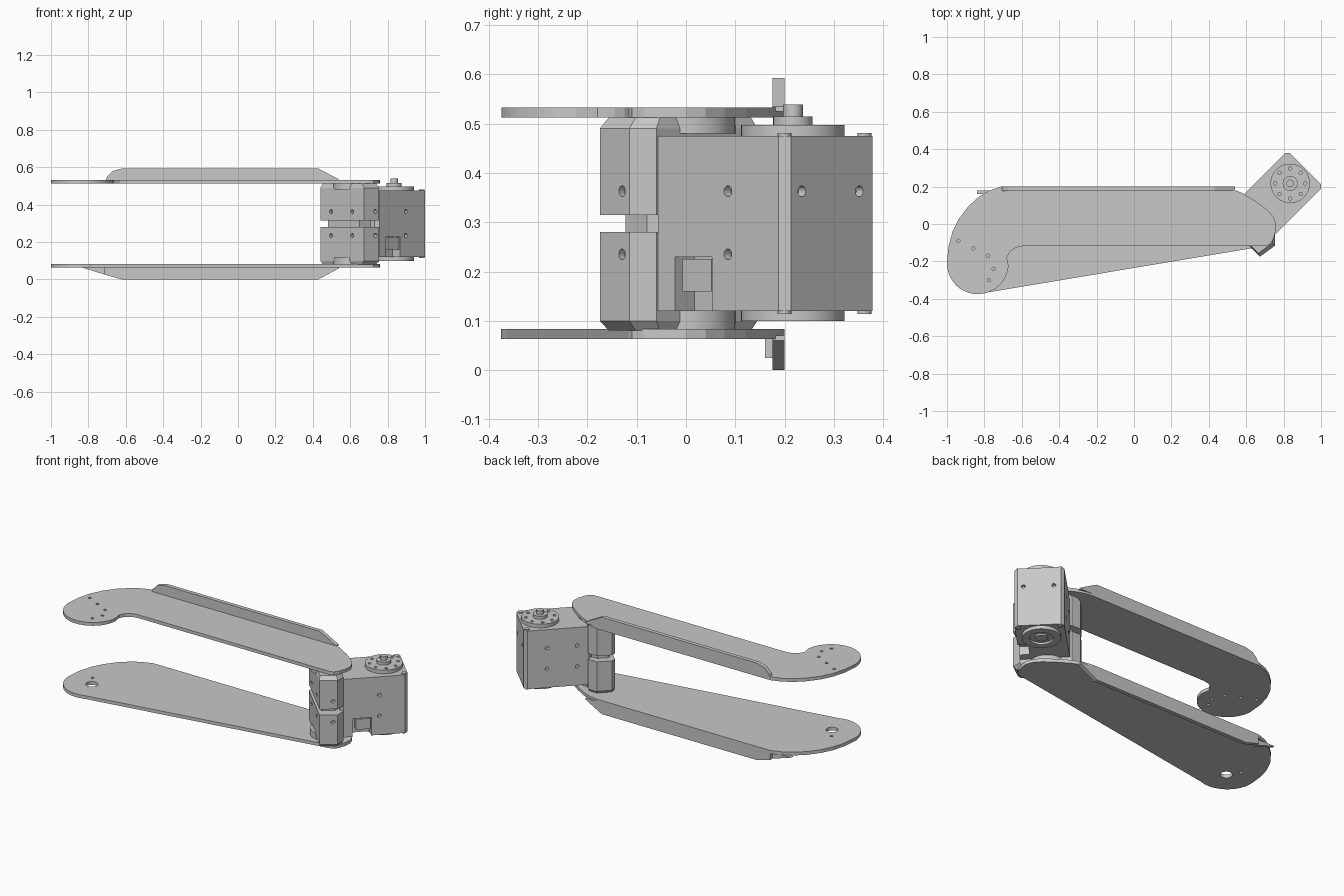
import bpy, bmesh, math
from mathutils import Vector, Matrix

if "Cube" in bpy.data.objects:
    bpy.data.objects.remove(bpy.data.objects["Cube"])

grey = bpy.data.materials.new("satin_grey")
grey.diffuse_color = (0.58, 0.58, 0.58, 1)
grey.use_nodes = True
grey.node_tree.nodes["Principled BSDF"].inputs["Base Color"].default_value = grey.diffuse_color


def make(name, bm):
    bmesh.ops.recalc_face_normals(bm, faces=bm.faces)
    me = bpy.data.meshes.new(name)
    bm.to_mesh(me)
    bm.free()
    me.materials.append(grey)
    ob = bpy.data.objects.new(name, me)
    bpy.context.collection.objects.link(ob)
    return ob


def loft(name, pts, layers):
    """Stack a plan outline at (z, scale about its centre) layers."""
    bm = bmesh.new()
    c = sum((Vector(p) for p in pts), Vector((0, 0))) / len(pts)
    rings = []
    for z, s in layers:
        rings.append([bm.verts.new((*(c + (Vector(p) - c) * s), z)) for p in pts])
    bm.faces.new(rings[0])
    bm.faces.new(rings[-1])
    n = len(pts)
    for a, b in zip(rings, rings[1:]):
        for i in range(n):
            bm.faces.new((a[i], a[(i + 1) % n], b[(i + 1) % n], b[i]))
    return make(name, bm)


def prism(name, pts, z0, z1):
    return loft(name, pts, [(z0, 1), (z1, 1)])


def arc(cx, cy, r, a0, a1, n):
    return [(cx + r * math.cos(math.radians(a0 + (a1 - a0) * i / n)),
             cy + r * math.sin(math.radians(a0 + (a1 - a0) * i / n))) for i in range(n + 1)]


def chamfer(pts, d):
    out = []
    for i, p in enumerate(pts):
        p = Vector(p)
        for q in (pts[i - 1], pts[(i + 1) % len(pts)]):
            out.append(tuple(p + (Vector(q) - p).normalized() * d))
    return out


def rods(name, items):
    """Several cylinders in one mesh: (centre, axis, radius, depth)."""
    bm = bmesh.new()
    for c, ax, r, d in items:
        rot = Vector(ax).to_track_quat('Z', 'Y').to_matrix().to_4x4()
        bmesh.ops.create_cone(bm, cap_ends=True, segments=20, radius1=r, radius2=r,
                              depth=d, matrix=Matrix.Translation(c) @ rot)
    return make(name, bm)


def cut(ob, tool):
    m = ob.modifiers.new("cut", 'BOOLEAN')
    m.operation, m.solver, m.object = 'DIFFERENCE', 'EXACT', tool
    me = bpy.data.meshes.new_from_object(
        ob.evaluated_get(bpy.context.evaluated_depsgraph_get()))
    ob.modifiers.clear()
    ob.data = me
    bpy.data.objects.remove(tool)


def disc(name, x, y, r, z0, z1, n=48):
    ob = prism(name, arc(x, y, r, 0, 360 * (n - 1) / n, n - 1), z0, z1)
    for f in ob.data.polygons:
        f.use_smooth = len(f.vertices) == 4
    for e in ob.data.edges:
        a, b = (ob.data.vertices[v].co.z for v in e.vertices)
        e.use_edge_sharp = abs(a - b) < 1e-5
    return ob


# Arm plates: shared back edge and nose, different front edge
nose = [(0.46, 0.2), (0.52, 0.19), (0.58, 0.165), (0.65, 0.122), (0.71, 0.078), (0.745, 0.04),
        (0.76, 0.0), (0.757, -0.04), (0.743, -0.085), (0.725, -0.11), (0.70, -0.118)]
back = [(-0.992, -0.12), (-0.97, -0.04), (-0.935, 0.03), (-0.885, 0.095),
        (-0.83, 0.145), (-0.775, 0.178), (-0.71, 0.2)]
hook = [(-0.594, -0.118), (-0.63, -0.125), (-0.66, -0.145), (-0.68, -0.18)]
upper = prism("upper_arm_plate",
              nose + hook + arc(-0.835, -0.21, 0.165, -5, -180, 24) + back, 0.513, 0.533)
cut(upper, rods("plate_holes", [((x, y, 0.523), (0, 0, 1), 0.009, 0.1) for x, y in
    ((-0.94, -0.09), (-0.86, -0.13), (-0.78, -0.17), (-0.75, -0.24), (-0.775, -0.30))]))
lower = prism("lower_arm_plate",
              nose + arc(-0.835, -0.21, 0.165, -70, -180, 18) + back, 0.063, 0.083)
cut(lower, rods("shaft_hole", [((-0.835, -0.22, 0.073), (0, 0, 1), 0.034, 0.1),
                               ((-0.88, -0.15, 0.073), (0, 0, 1), 0.009, 0.1)]))


# Stiffening flanges standing on the back edge of each plate
def flange(name, profile, y0=0.176, y1=0.2):
    bm = bmesh.new()
    f = bm.faces.new([bm.verts.new((x, y0, z)) for x, z in profile])
    g = bmesh.ops.extrude_face_region(bm, geom=[f])['geom']
    bmesh.ops.translate(bm, vec=(0, y1 - y0, 0),
                        verts=[v for v in g if isinstance(v, bmesh.types.BMVert)])
    return make(name, bm)


flange("upper_flange", [(-0.71, 0.525), (-0.70, 0.55), (-0.67, 0.58), (-0.62, 0.593),
                        (0.43, 0.593), (0.54, 0.535), (0.54, 0.525)])
flange("lower_flange", [(-0.71, 0.07), (-0.71, 0.025), (-0.62, 0.0), (0.43, 0.0),
                        (0.54, 0.06), (0.54, 0.07)])
flange("lower_flange_tip", [(-0.84, 0.066), (-0.71, 0.066), (-0.71, 0.025)], 0.16, 0.18)

# Elbow bracket: two shells around a core, leaving a slit
shell = [(0.673, -0.175), (0.755, -0.115), (0.755, -0.06), (0.56, 0.145),
         (0.50, 0.145), (0.44, 0.085), (0.44, 0.058)]
for name, layers in (("bracket_lower_shell", [(0.08, 0.9), (0.1, 1), (0.28, 1)]),
                     ("bracket_upper_shell", [(0.315, 1), (0.49, 1), (0.513, 0.9)])):
    ob = loft(name, shell, layers)
    z = 0.235 if "lower" in name else 0.363
    cut(ob, rods("bracket_holes", [((0.497, 0.001, z), (1, 1, 0), 0.011, 0.04),
                                   ((0.61, -0.112, z), (1, 1, 0), 0.011, 0.04),
                                   ((0.735, -0.13, z), (1, -0.9, 0), 0.011, 0.04)]))
loft("bracket_core", shell, [(0.26, 0.72), (0.33, 0.72)])

# Pivot caps between bracket and plates
disc("pivot_cap_upper", 0.61, 0.0, 0.10, 0.48, 0.514)
disc("pivot_cap_lower", 0.61, 0.0, 0.10, 0.082, 0.12)

# Motor housing turned 45 degrees, with cable window and screw holes
corners = [(0.7425, -0.07), (1.0125, 0.2), (0.821, 0.391), (0.551, 0.121)]
motor = prism("motor_housing", chamfer(corners, 0.018), 0.12, 0.475)
window = [(0.79, -0.0225), (0.865, 0.0525)]
cut(motor, prism("window_cutter", [(window[0][0] + 0.02, window[0][1] - 0.02),
                                   (window[1][0] + 0.02, window[1][1] - 0.02),
                                   (window[1][0] - 0.04, window[1][1] + 0.04),
                                   (window[0][0] - 0.04, window[0][1] + 0.04)], 0.09, 0.23))
side = []
for z in (0.235, 0.363):
    side += [((0.8975, 0.085, z), (1, -1, 0), 0.011, 0.04),
             ((0.61, 0.18, z), (1, -1, 0), 0.011, 0.04),
             ((0.73, 0.30, z), (1, -1, 0), 0.011, 0.04)]
side += [((1.2125 - y, y, 0.363), (1, 1, 0), 0.011, 0.04) for y in (0.235, 0.352)]
cut(motor, rods("housing_holes", side))
prism("cable_connector", [(0.803, -0.0075), (0.862, 0.0515), (0.83, 0.0835), (0.771, 0.0245)],
      0.16, 0.225)

# Rotating horn on top, idler disc underneath
hx, hy = 0.835, 0.217
horn = disc("horn_disc", hx, hy, 0.105, 0.474, 0.497)
cut(horn, rods("horn_holes", [((hx + 0.08 * math.cos(a), hy + 0.08 * math.sin(a), 0.497),
                               (0, 0, 1), 0.009, 0.02)
                              for a in (math.pi / 4 * i for i in range(8))]))
disc("horn_hub", hx, hy, 0.04, 0.49, 0.515, 32)
disc("horn_shaft", hx, hy, 0.02, 0.51, 0.539, 24)
idler = disc("idler_disc", hx, hy, 0.105, 0.10, 0.122)
cut(idler, disc("idler_recess", hx, hy, 0.065, 0.08, 0.112))
disc("idler_hub", hx, hy, 0.035, 0.102, 0.118, 32)

# Corner screws on the housing top and bottom
rods("corner_screws", [((x, y, z), (0, 0, 1), 0.014, 0.012)
                       for x, y in ((0.823, 0.362), (0.983, 0.2)) for z in (0.12, 0.475)])
